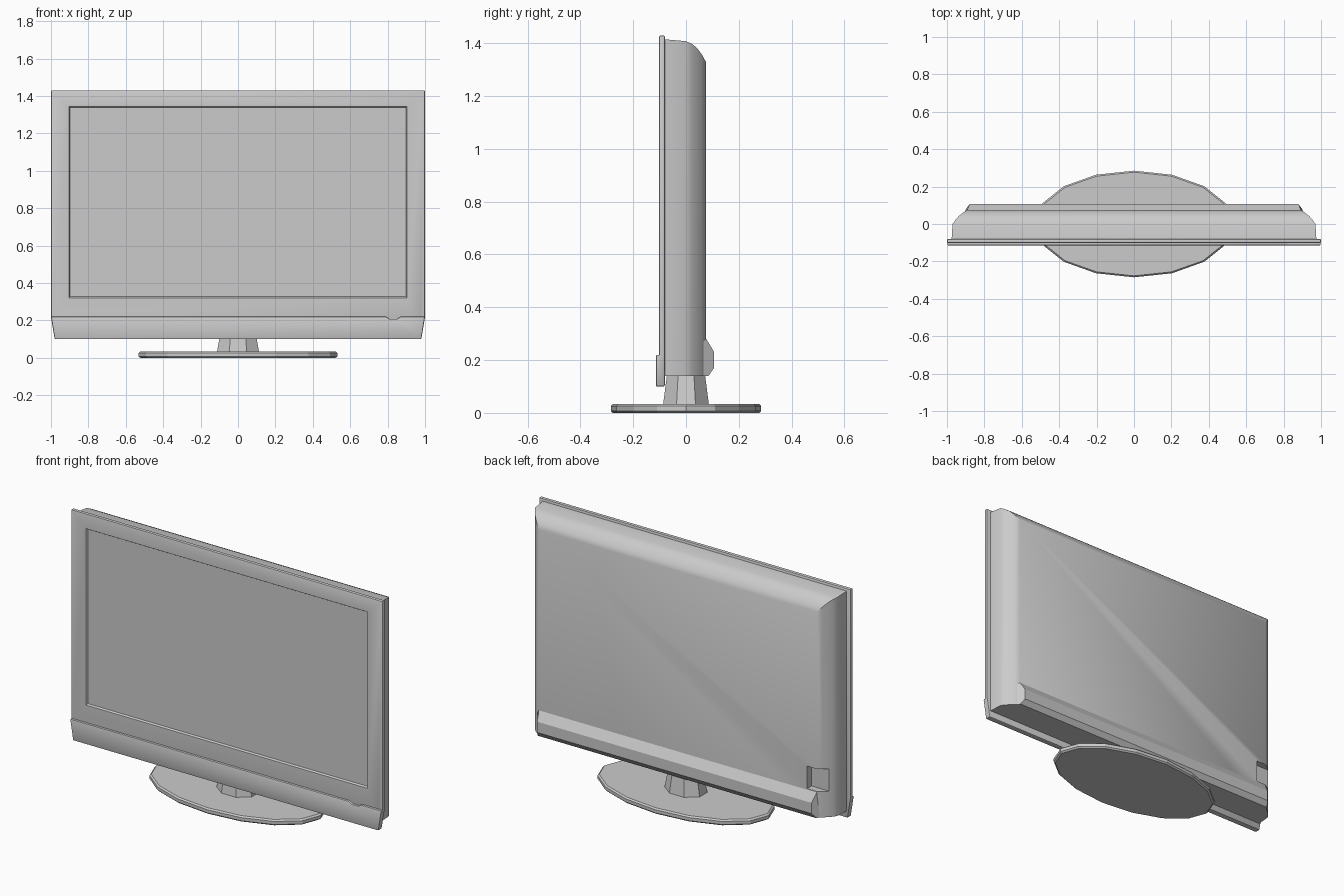
import bpy, bmesh, math

cube = bpy.data.objects.get("Cube")
if cube:
    bpy.data.objects.remove(cube, do_unlink=True)

grey = bpy.data.materials.new("light grey plastic")
grey.use_nodes = True
grey.diffuse_color = (0.6, 0.6, 0.6, 1)
grey.node_tree.nodes["Principled BSDF"].inputs["Base Color"].default_value = (0.6, 0.6, 0.6, 1)


def loft(name, rings):
    """Skin a stack of equal-length vertex rings and cap both ends."""
    bm = bmesh.new()
    rows = [[bm.verts.new(p) for p in ring] for ring in rings]
    n = len(rows[0])
    for a, b in zip(rows, rows[1:]):
        for i in range(n):
            j = (i + 1) % n
            bm.faces.new((a[i], a[j], b[j], b[i]))
    bm.faces.new(rows[0][::-1])
    bm.faces.new(rows[-1])
    bmesh.ops.recalc_face_normals(bm, faces=bm.faces)
    mesh = bpy.data.meshes.new(name)
    bm.to_mesh(mesh)
    bm.free()
    mesh.materials.append(grey)
    obj = bpy.data.objects.new(name, mesh)
    bpy.context.collection.objects.link(obj)
    return obj


def activate(obj):
    bpy.ops.object.select_all(action='DESELECT')
    obj.select_set(True)
    bpy.context.view_layer.objects.active = obj


def bevel(obj, width, segments=2):
    mod = obj.modifiers.new("bevel", 'BEVEL')
    mod.width, mod.segments = width, segments
    mod.limit_method, mod.angle_limit = 'ANGLE', math.radians(40)
    activate(obj)
    bpy.ops.object.modifier_apply(modifier=mod.name)


def cut(obj, cutter):
    mod = obj.modifiers.new("cut", 'BOOLEAN')
    mod.operation, mod.solver, mod.object = 'DIFFERENCE', 'EXACT', cutter
    activate(obj)
    bpy.ops.object.modifier_apply(modifier=mod.name)
    bpy.data.objects.remove(cutter, do_unlink=True)


def smooth(obj, angle):
    activate(obj)
    bpy.ops.object.shade_smooth_by_angle(angle=math.radians(angle))


def rect(hx, z0, z1, y):
    return [(-hx, y, z0), (hx, y, z0), (hx, y, z1), (-hx, y, z1)]


def prism(name, outline, y0, y1):
    return loft(name, [[(x, y, z) for x, z in outline] for y in (y0, y1)])


# Front frame with a recessed screen
frame = prism("front_frame", [(-0.98, 0.1), (0.98, 0.1), (1, 0.22), (1, 1.43),
                              (-1, 1.43), (-1, 0.22)], -0.102, -0.08)
bevel(frame, 0.006)
cut(frame, loft("screen_cutter", [rect(0.906, 0.319, 1.346, -0.11),
                                  rect(0.904, 0.321, 1.344, -0.102),
                                  rect(0.898, 0.327, 1.338, -0.092)]))
smooth(frame, 35)

# Lower front strip with a small dip in its top edge
strip = prism("lower_strip", [(-0.98, 0.1), (0.98, 0.1), (0.999, 0.22), (0.87, 0.22),
                              (0.85, 0.208), (0.81, 0.208), (0.79, 0.22),
                              (-0.999, 0.22)], -0.114, -0.09)
bevel(strip, 0.005)
smooth(strip, 35)

# Rear housing: rings shrink toward the back as top and sides curve in
layers = [(-0.08, 0.975, 1.415), (0, 0.97, 1.408), (0.022, 0.955, 1.398),
          (0.042, 0.937, 1.382), (0.06, 0.915, 1.358), (0.075, 0.892, 1.33)]
housing = loft("rear_housing", [rect(hx, 0.14, top, y) for y, hx, top in layers])
cut(housing, loft("socket_cutter", [
    [(x, y, z) for x, z in ((-1.1, 0.29), (-0.83, 0.29), (-0.83, 0.42), (-1.1, 0.42))]
    for y in (0.035, 0.2)]))
smooth(housing, 38)

# Raised ridge along the bottom of the back
profile = [(0.05, 0.14, 0.915), (0.085, 0.14, 0.895), (0.106, 0.17, 0.88),
           (0.106, 0.232, 0.88), (0.074, 0.285, 0.892), (0.05, 0.285, 0.915)]
ridge = loft("rear_ridge", [[(s * hx, y, z) for y, z, hx in profile] for s in (-1, 1)])
smooth(ridge, 25)


def oval(rx, ry, z, sides, turn=0):
    return [(rx * math.cos(turn + math.tau * i / sides),
             ry * math.sin(turn + math.tau * i / sides), z) for i in range(sides)]


# Faceted neck and oval foot
loft("stand_neck", [oval(0.122, 0.094, 0.03, 8, math.pi / 8),
                    oval(0.1, 0.078, 0.145, 8, math.pi / 8)])
foot = loft("stand_foot", [oval(0.522, 0.277, 0, 16), oval(0.532, 0.285, 0.008, 16),
                           oval(0.532, 0.285, 0.026, 16), oval(0.522, 0.277, 0.034, 16)])
